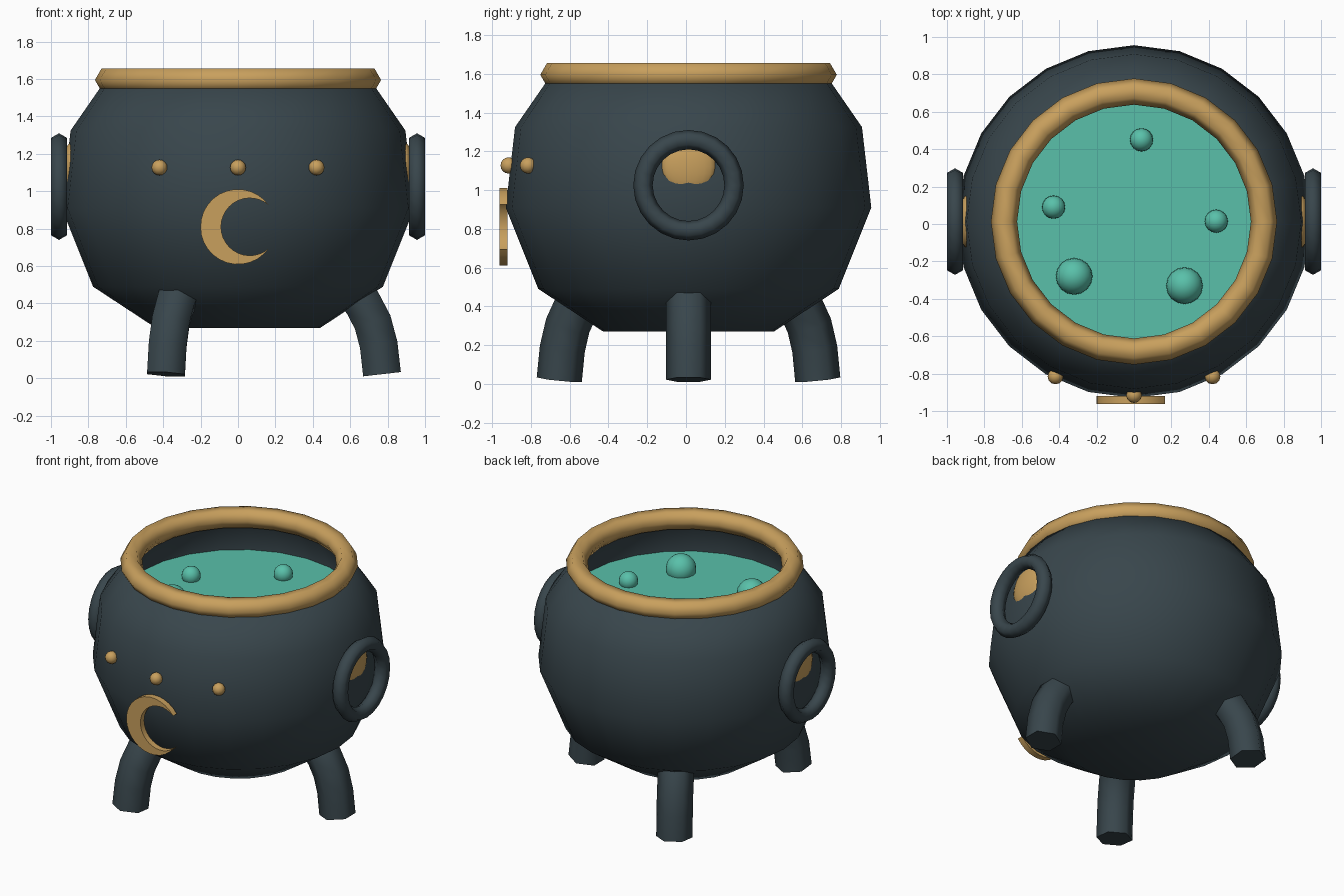
import bpy
import bmesh
from math import sin, cos, pi, radians, atan2
from mathutils import Matrix, Vector

cube = bpy.data.objects.get("Cube")
if cube:
    bpy.data.objects.remove(cube, do_unlink=True)

CY = 0.013  # pot axis sits slightly behind the origin


def material(name, rgb):
    mat = bpy.data.materials.new(name)
    mat.use_nodes = True
    mat.diffuse_color = (*rgb, 1)
    bsdf = next(n for n in mat.node_tree.nodes if n.type == 'BSDF_PRINCIPLED')
    bsdf.inputs["Base Color"].default_value = (*rgb, 1)
    bsdf.inputs["Roughness"].default_value = 0.7
    return mat


iron = material("dark iron", (0.040, 0.061, 0.072))
gold = material("aged gold", (0.58, 0.35, 0.11))
brew = material("green brew", (0.10, 0.53, 0.40))


def finish(name, bm, mat, matrix=Matrix(), angle=50):
    bmesh.ops.remove_doubles(bm, verts=bm.verts, dist=1e-5)
    bmesh.ops.recalc_face_normals(bm, faces=bm.faces)
    mesh = bpy.data.meshes.new(name)
    bm.to_mesh(mesh)
    bm.free()
    mesh.materials.append(mat)
    ob = bpy.data.objects.new(name, mesh)
    bpy.context.collection.objects.link(ob)
    ob.matrix_world = matrix
    bpy.ops.object.select_all(action='DESELECT')
    ob.select_set(True)
    bpy.context.view_layer.objects.active = ob
    bpy.ops.object.shade_smooth_by_angle(angle=radians(angle))
    return ob


def bridge(bm, rings, closed=False):
    """Skin quads between consecutive rings of vertices."""
    pairs = list(zip(rings, rings[1:]))
    if closed:
        pairs.append((rings[-1], rings[0]))
    for a, b in pairs:
        n = len(a)
        for i in range(n):
            j = (i + 1) % n
            bm.faces.new((a[i], a[j], b[j], b[i]))


def lathe(name, profile, mat, matrix, seg=24, closed=False, angle=50):
    bm = bmesh.new()
    turn = [2 * pi * i / seg for i in range(seg)]
    rings = [[bm.verts.new((r * cos(t), r * sin(t), z)) for t in turn]
             for r, z in profile]
    bridge(bm, rings, closed)
    return finish(name, bm, mat, matrix, angle)


def hexagon(major, minor):
    return [(major + minor * cos(k * pi / 3), minor * sin(k * pi / 3)) for k in range(6)]


def ball(name, center, radii, mat, u=16, v=10):
    bm = bmesh.new()
    bmesh.ops.create_uvsphere(bm, u_segments=u, v_segments=v, radius=1)
    scale = Matrix.Diagonal((*radii, 1))
    bmesh.ops.transform(bm, matrix=scale, verts=bm.verts)
    return finish(name, bm, mat, Matrix.Translation(center))


axis = Matrix.Translation((0, CY, 0))

# Pot: outer wall, lip and inner wall
pot = [(0, 0.27), (0.44, 0.27), (0.775, 0.49), (0.943, 0.91), (0.895, 1.325),
       (0.715, 1.585), (0.65, 1.585), (0.76, 1.325), (0.70, 1.20)]
lathe("pot_body", pot, iron, axis, angle=70)

# Gold rim and liquid surface
lathe("pot_rim", hexagon(0.695, 0.07), gold, axis @ Matrix.Translation((0, 0, 1.595)),
      closed=True, angle=65)
lathe("brew_surface", [(0, 1.335), (0.757, 1.335)], brew, axis)

# Bubbles
for i, (x, y, r) in enumerate([(0.04, 0.45, 0.062), (-0.43, 0.09, 0.062), (0.44, 0.015, 0.062),
                               (-0.32, -0.28, 0.098), (0.27, -0.33, 0.098)]):
    ball(f"bubble_{i + 1}", (x, y, 1.36), (r, r, r), brew)

# Ring handles over gold bosses
for side, s in (("left", 1), ("right", -1)):
    place = Matrix.Translation((s * 0.957, CY, 1.025)) @ Matrix.Rotation(pi / 2, 4, 'Y')
    lathe(f"handle_ring_{side}", hexagon(0.235, 0.05), iron, place, closed=True, angle=65)
    ball(f"handle_boss_{side}", (s * 0.892, CY, 1.12), (0.045, 0.142, 0.14), gold, 20, 12)

# Curved six-sided legs, swept in the radial plane
path = [Vector(p) for p in ((0.77, 0.022), (0.752, 0.18), (0.72, 0.3),
                            (0.665, 0.405), (0.57, 0.51))]
for name, deg in (("left", 0), ("back_right", 120), ("front_right", 240)):
    bm = bmesh.new()
    rings = []
    for i, p in enumerate(path):
        d = path[min(i + 1, len(path) - 1)] - path[max(i - 1, 0)]
        d.normalize()
        ring = []
        for k in range(6):
            side, out = 0.117 * cos(k * pi / 3), 0.117 * sin(k * pi / 3)
            ring.append(bm.verts.new((p.x + d.y * out, side, p.y - d.x * out)))
        rings.append(ring)
    bridge(bm, rings)
    bm.faces.new(rings[0])
    bm.faces.new(rings[-1])
    finish(f"leg_{name}", bm, iron, axis @ Matrix.Rotation(radians(deg), 4, 'Z'), angle=65)

# Studs across the front
for name, x, y in (("right", -0.42, -0.815), ("middle", 0, -0.915), ("left", 0.42, -0.815)):
    ball(f"stud_{name}", (x, y, 1.127), (0.042, 0.042, 0.042), gold, 12, 8)

# Crescent plate: outer arc and inner arc meeting at the horns
horn_x, horn_z, inner_x, steps = 0.165, 0.115, 0.063, 24


def arc(cx):
    radius = Vector((horn_x - cx, horn_z)).length
    start = atan2(horn_z, horn_x - cx)
    angles = [start + (2 * pi - 2 * start) * i / steps for i in range(steps + 1)]
    return [(cx + radius * cos(t), 0.81 + radius * sin(t)) for t in angles]


bm = bmesh.new()
outer, inner = arc(0), arc(inner_x)
for i in range(steps):
    corners = [outer[i], outer[i + 1], inner[i + 1], inner[i]]
    if i == 0:
        corners.pop(3)
    elif i == steps - 1:
        corners.pop(2)
    bm.faces.new([bm.verts.new((x, -0.962, z)) for x, z in corners])
bmesh.ops.remove_doubles(bm, verts=bm.verts, dist=1e-5)
extruded = bmesh.ops.extrude_face_region(bm, geom=bm.faces[:], use_keep_orig=True)
moved = [g for g in extruded["geom"] if isinstance(g, bmesh.types.BMVert)]
bmesh.ops.translate(bm, verts=moved, vec=(0, 0.042, 0))
finish("crescent_plate", bm, gold, angle=30)
